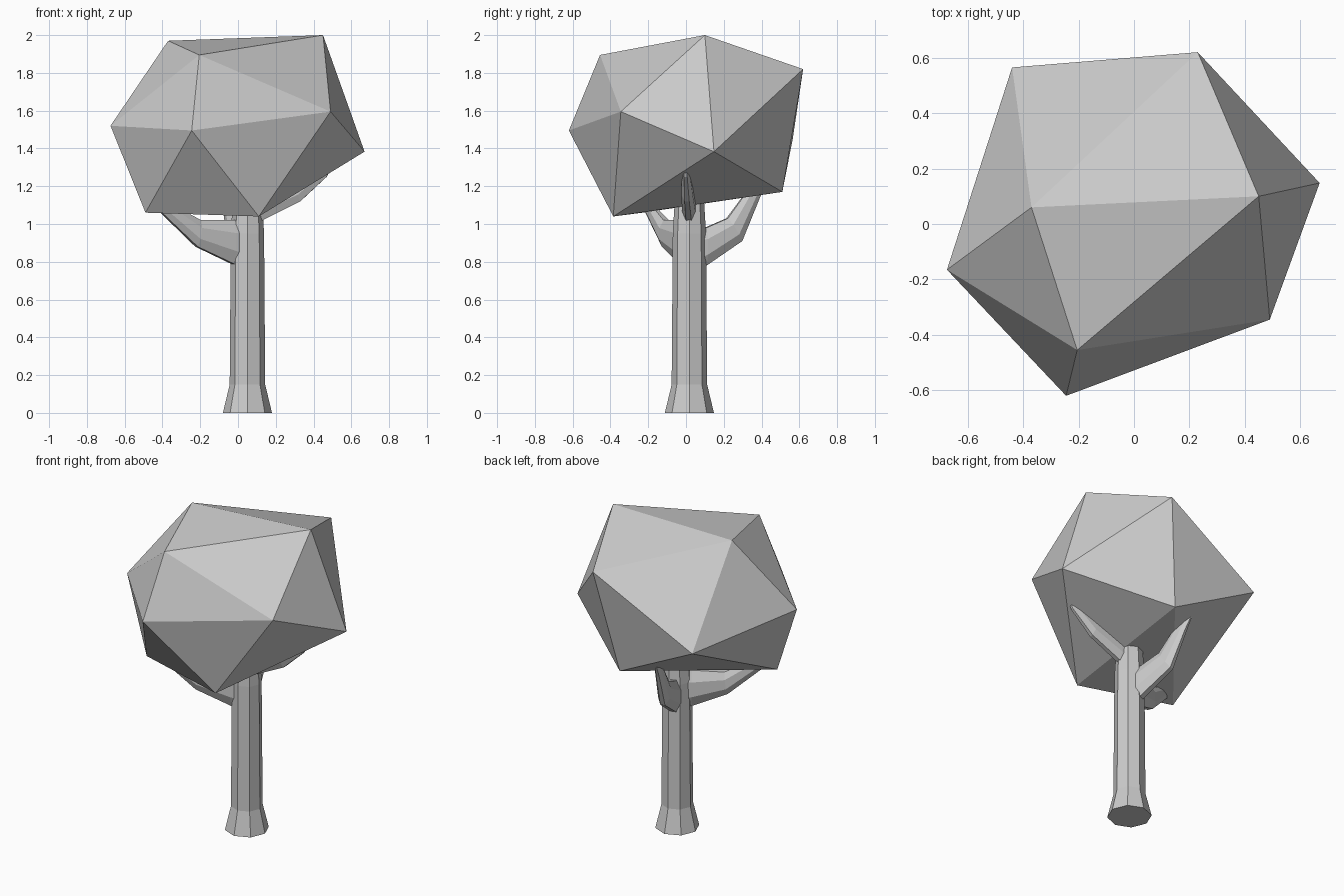
import bpy, bmesh
from math import sin, cos, pi, radians
from mathutils import Vector

cube = bpy.data.objects.get("Cube")
if cube:
    bpy.data.objects.remove(cube)

grey = bpy.data.materials.new("plain grey")
grey.use_nodes = True
grey.diffuse_color = (0.6, 0.6, 0.6, 1)
grey.node_tree.nodes["Principled BSDF"].inputs["Base Color"].default_value = (0.6, 0.6, 0.6, 1)

CENTRE = Vector((0.05, 0.018, 0))
SIDES = 8


def finish(name, bm):
    bmesh.ops.recalc_face_normals(bm, faces=bm.faces)
    mesh = bpy.data.meshes.new(name)
    bm.to_mesh(mesh)
    bm.free()
    mesh.materials.append(grey)
    obj = bpy.data.objects.new(name, mesh)
    bpy.context.collection.objects.link(obj)
    return obj


def loft(name, rings):
    """Skin a list of point rings and cap both ends."""
    bm = bmesh.new()
    loops = [[bm.verts.new(p) for p in ring] for ring in rings]
    for a, b in zip(loops, loops[1:]):
        for i in range(len(a)):
            j = (i + 1) % len(a)
            bm.faces.new((a[i], a[j], b[j], b[i]))
    bm.faces.new(loops[0])
    bm.faces.new(loops[-1])
    return finish(name, bm)


def branch(name, direction, sections):
    """Sections: (low reach, low z, high reach, high z, half width)."""
    d = Vector(direction).normalized()
    side = Vector((-d.y, d.x, 0))
    up = Vector((0, 0, 1))
    rings = []
    for r0, z0, r1, z1, w in sections:
        low = CENTRE + d * r0 + up * z0
        high = CENTRE + d * r1 + up * z1
        ring = []
        for k in range(SIDES):
            a = 2 * pi * (k + 0.5) / SIDES
            s = 1 / cos(pi / SIDES)
            ring.append((low + high) / 2 + (high - low) / 2 * cos(a) * s + side * w * sin(a) * s)
        rings.append(ring)
    return loft(name, rings)


# Trunk with flared foot
trunk_profile = [(0, 0.13), (0.15, 0.094), (0.95, 0.088), (1.25, 0.07)]
loft("trunk", [[CENTRE + Vector((r * cos(2 * pi * k / SIDES), r * sin(2 * pi * k / SIDES), z))
                for k in range(SIDES)] for z, r in trunk_profile])

# Three branches rising into the crown
branch("right_branch", (-0.45, -0.22, 0), [
    (0.0, 0.76, 0.0, 1.02, 0.045), (0.09, 0.79, 0.09, 1.02, 0.045),
    (0.30, 0.88, 0.28, 1.02, 0.038), (0.52, 1.07, 0.40, 1.08, 0.025),
    (0.60, 1.20, 0.55, 1.22, 0.01)])
branch("back_branch", (-0.12, 0.37, 0), [
    (0.0, 0.73, 0.0, 0.97, 0.045), (0.09, 0.78, 0.09, 0.98, 0.045),
    (0.29, 0.91, 0.21, 1.03, 0.035), (0.39, 1.14, 0.31, 1.16, 0.022),
    (0.44, 1.24, 0.40, 1.26, 0.01)])
branch("left_branch", (0.42, -0.02, 0), [
    (0.0, 0.99, 0.0, 1.18, 0.035), (0.08, 1.02, 0.08, 1.19, 0.035),
    (0.28, 1.12, 0.24, 1.24, 0.03), (0.42, 1.25, 0.36, 1.33, 0.02),
    (0.46, 1.33, 0.43, 1.36, 0.01)])

# Faceted crown: an uneven twenty-sided solid
crown_corners = [
    (-0.37, 0.06, 1.97), (0.45, 0.10, 2.0), (-0.205, -0.455, 1.895),
    (-0.675, -0.165, 1.52), (-0.245, -0.62, 1.495), (0.49, -0.345, 1.595),
    (0.67, 0.148, 1.383), (0.23, 0.62, 1.82), (-0.44, 0.565, 1.45),
    (0.11, -0.385, 1.04), (-0.49, -0.23, 1.06), (0.115, 0.51, 1.17)]
bm = bmesh.new()
for p in crown_corners:
    bm.verts.new(p)
bmesh.ops.convex_hull(bm, input=bm.verts)
finish("crown", bm)
